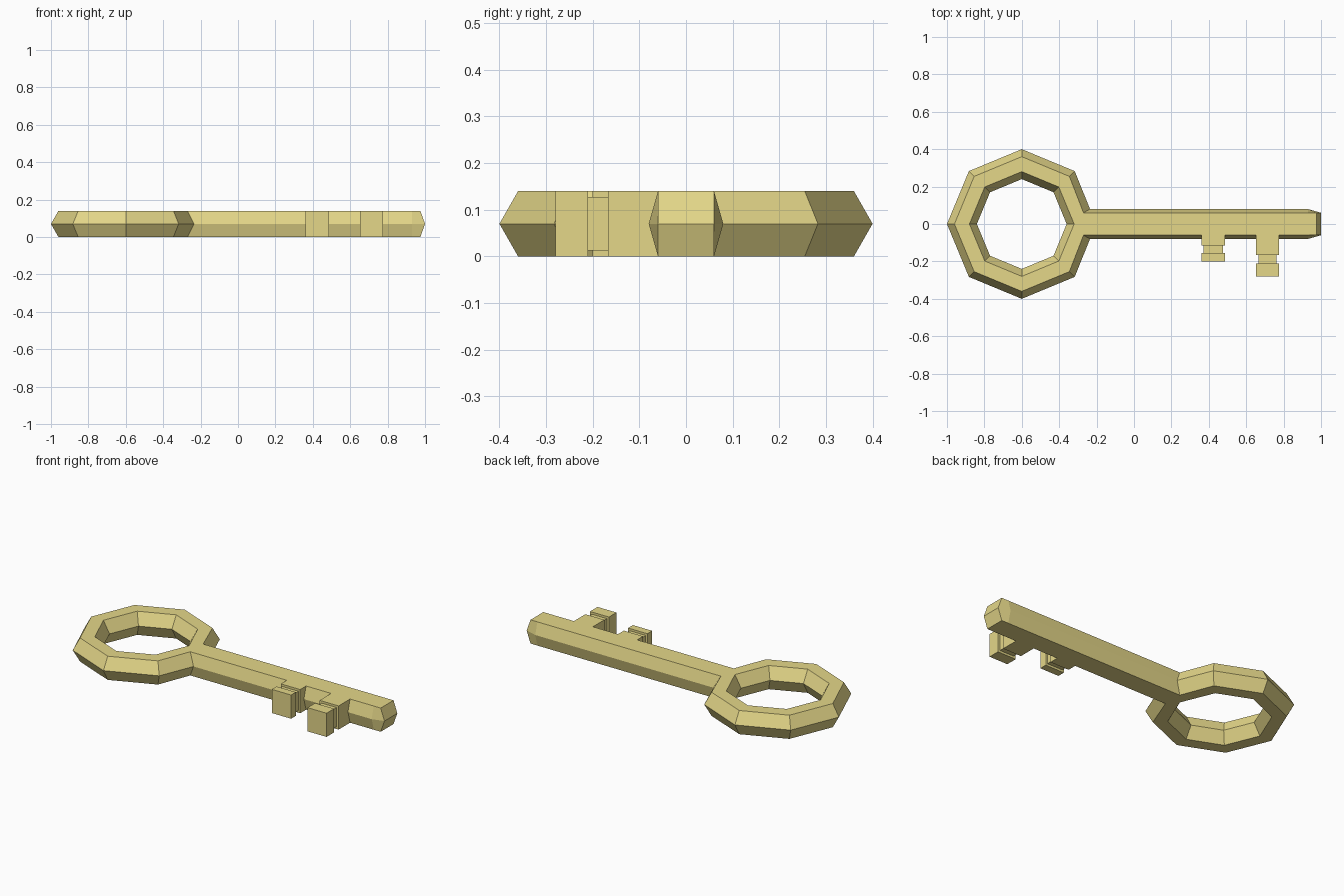
import bpy, bmesh
from math import cos, sin, pi

if "Cube" in bpy.data.objects:
    bpy.data.objects.remove(bpy.data.objects["Cube"])

gold = bpy.data.materials.new("gold")
gold.diffuse_color = (0.78, 0.68, 0.25, 1)
gold.use_nodes = True
gold.node_tree.nodes["Principled BSDF"].inputs["Base Color"].default_value = gold.diffuse_color
MID, TOP = 0.07, 0.14


def finish(name, bm):
    bmesh.ops.recalc_face_normals(bm, faces=bm.faces)
    mesh = bpy.data.meshes.new(name)
    bm.to_mesh(mesh)
    bm.free()
    mesh.materials.append(gold)
    bpy.context.collection.objects.link(bpy.data.objects.new(name, mesh))


def bridge(bm, a, b, closed=True):
    n = len(a)
    for i in range(n if closed else n - 1):
        j = (i + 1) % n
        bm.faces.new((a[i], a[j], b[j], b[i]))


# Bow (octagonal ring, hexagonal section) and shank in one continuous mesh
bm = bmesh.new()
section = [(0.36, 0), (0.40, MID), (0.36, TOP), (0.28, TOP), (0.24, MID), (0.28, 0)]
rings = [[bm.verts.new((-0.6 + r * cos(k * pi / 4), r * sin(k * pi / 4), z))
          for r, z in section] for k in range(1, 8)]
inner = [bm.verts.new((-0.6 + r, 0, z)) for r, z in section[3:]]


def shank_side(s, xf, xm, yf, ym):
    return [bm.verts.new((xf, s * yf, 0)), bm.verts.new((xm, s * ym, MID)),
            bm.verts.new((xf, s * yf, TOP))]


# Root of the shank, start of the taper, wedge-shaped tip
stations = [(-0.27, -0.235, 0.06, 0.08), (0.93, 0.93, 0.06, 0.08), (0.975, 1.0, 0.06, 0.06)]
left = [shank_side(1, *st) for st in stations]
right = [shank_side(-1, *st) for st in stations]

for a, b in zip(rings, rings[1:]):
    bridge(bm, a, b)
bridge(bm, left[0] + inner, rings[0])
bridge(bm, rings[-1], right[0] + inner)
bm.faces.new((inner[0], left[0][2], right[0][2]))
bm.faces.new((inner[2], left[0][0], right[0][0]))
loops = [l + r[::-1] for l, r in zip(left, right)]
for a, b in zip(loops, loops[1:]):
    bridge(bm, a, b)
bridge(bm, left[-1], right[-1], closed=False)
finish("bow_and_shank", bm)


# Bits: block, narrow neck, end block
def bit(name, x, half, neck, ys):
    bm = bmesh.new()
    wide, thin = (half, MID), (neck, MID - 0.013)
    steps = [(ys[0], wide), (ys[1], wide), (ys[1], thin),
             (ys[2], thin), (ys[2], wide), (ys[3], wide)]
    rects = [[bm.verts.new((x + sx * w, y, MID + sz * h))
              for sx, sz in ((-1, -1), (1, -1), (1, 1), (-1, 1))] for y, (w, h) in steps]
    for a, b in zip(rects, rects[1:]):
        bridge(bm, a, b)
    bm.faces.new(rects[0])
    bm.faces.new(rects[-1])
    finish(name, bm)


bit("short_bit", 0.424, 0.063, 0.052, (-0.06, -0.115, -0.155, -0.20))
bit("long_bit", 0.713, 0.062, 0.048, (-0.06, -0.167, -0.21, -0.28))
